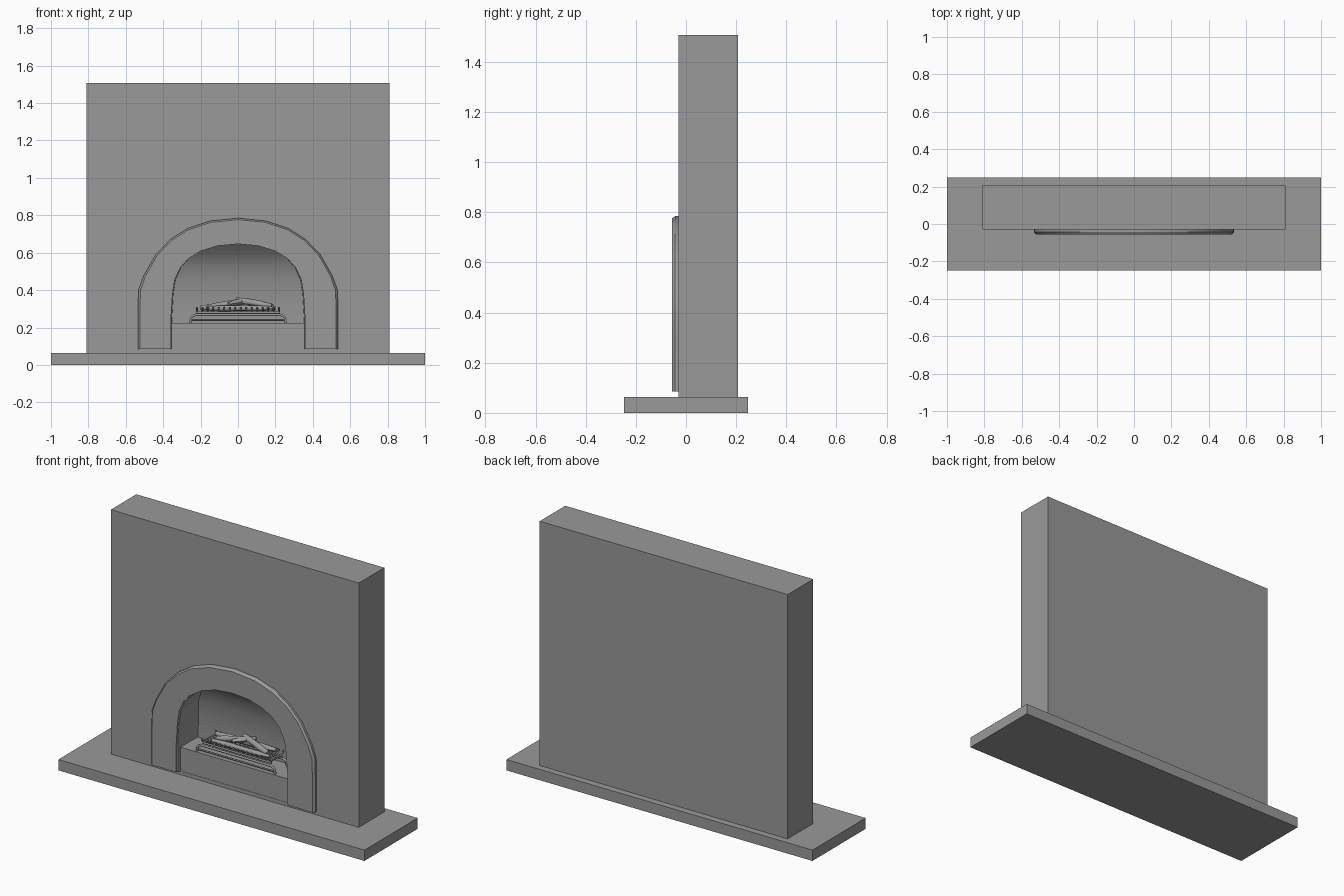
import bpy, bmesh, math, random
from mathutils import Vector

if "Cube" in bpy.data.objects:
    bpy.data.objects.remove(bpy.data.objects["Cube"])

random.seed(4)

# Half outlines (x, z) of the arch, from foot to crown
OUTER = [(.535, .085), (.535, .3), (.532, .4), (.505, .475), (.44, .59),
         (.36, .672), (.27, .73), (.15, .77), (0, .785)]
INNER = [(.36, .085), (.36, .25), (.352, .38), (.34, .455), (.31, .52),
         (.265, .57), (.2, .61), (.11, .638), (0, .648)]

# One dark grey finish for the whole piece
GREY = bpy.data.materials.new("dark_grey")
GREY.diffuse_color = (.32, .32, .32, 1)
GREY.use_nodes = True
GREY.node_tree.nodes["Principled BSDF"].inputs["Base Color"].default_value = GREY.diffuse_color


def make_object(name, bm, smooth=None):
    bmesh.ops.recalc_face_normals(bm, faces=bm.faces)
    mesh = bpy.data.meshes.new(name)
    bm.to_mesh(mesh)
    bm.free()
    mesh.materials.append(GREY)
    ob = bpy.data.objects.new(name, mesh)
    bpy.context.collection.objects.link(ob)
    if smooth:
        bpy.ops.object.select_all(action='DESELECT')
        ob.select_set(True)
        bpy.context.view_layer.objects.active = ob
        bpy.ops.object.shade_smooth_by_angle(angle=math.radians(smooth))
    return ob


def box(name, lo, hi):
    bm = bmesh.new()
    bmesh.ops.create_cube(bm, size=1)
    for v in bm.verts:
        v.co = [a + (b - a) * (c + .5) for a, b, c in zip(lo, hi, v.co)]
    return make_object(name, bm)


def rail(t, y, sx=1):
    """Full arch line: t = 0 is the outer outline, t = 1 the inner one."""
    half = [Vector((ox + (ix - ox) * t, oz + (iz - oz) * t))
            for (ox, oz), (ix, iz) in zip(OUTER, INNER)]
    pts = [(-p.x, p.y) for p in half] + [(p.x, p.y) for p in half[-2::-1]]
    return [(x * sx, y, z) for x, z in pts]


def loft(name, rails, closed=True, smooth=None):
    """Skin rails side by side; closed joins last to first and caps the ends."""
    bm = bmesh.new()
    rows = [[bm.verts.new(p) for p in r] for r in rails]
    pairs = list(zip(rows, rows[1:])) + ([(rows[-1], rows[0])] if closed else [])
    for a, b in pairs:
        for i in range(len(a) - 1):
            bm.faces.new((a[i], a[i + 1], b[i + 1], b[i]))
    if closed:
        for end in (0, -1):
            bm.faces.new([r[end] for r in rows])
    return make_object(name, bm, smooth)


def solid(name, rings, smooth=None):
    """Skin closed rings one after another and cap both ends."""
    bm = bmesh.new()
    rings = [[bm.verts.new(p) for p in r] for r in rings]
    n = len(rings[0])
    for a, b in zip(rings, rings[1:]):
        for i in range(n):
            j = (i + 1) % n
            bm.faces.new((a[i], a[j], b[j], b[i]))
    bm.faces.new(rings[0])
    bm.faces.new(rings[-1])
    return make_object(name, bm, smooth)


def tubes(name, paths, radius):
    """Round bars along polylines, joined into one object."""
    cu = bpy.data.curves.new(name, 'CURVE')
    cu.dimensions = '3D'
    cu.bevel_depth = radius
    cu.bevel_resolution = 1
    cu.use_fill_caps = True
    cu.materials.append(GREY)
    for path in paths:
        sp = cu.splines.new('POLY')
        sp.points.add(len(path) - 1)
        for p, co in zip(sp.points, path):
            p.co = (*co, 1)
    ob = bpy.data.objects.new(name, cu)
    bpy.context.collection.objects.link(ob)
    return ob


def log(name, start, end, radius):
    """Uneven eight-sided log between two points."""
    start, end = Vector(start), Vector(end)
    rot = (end - start).to_track_quat('Z', 'Y')
    angles = [math.tau * j / 8 for j in range(8)]
    rings = [[start.lerp(end, k / 4) + rot @ (Vector((math.cos(a), math.sin(a), 0))
              * radius * size * random.uniform(.85, 1.12)) for a in angles]
             for k, size in enumerate((.7, 1, .9, 1.05, .65))]
    return solid(name, rings, 50)


# Hearth slab and chimney breast
box("hearth", (-1, -.248, 0), (1, .248, .064))
breast = box("chimney_breast", (-.81, -.03, .064), (.81, .208, 1.507))

# Arched recess cut into the breast
cutter = solid("recess_cutter", [rail(1, y, s) for y, s in
                                 ((-.1, 1), (-.03, 1), (.14, .98))])
cutter.hide_render = True
mod = breast.modifiers.new("recess", 'BOOLEAN')
mod.operation = 'DIFFERENCE'
mod.object = cutter
bpy.context.view_layer.objects.active = breast
bpy.ops.object.modifier_apply(modifier=mod.name)
bpy.data.objects.remove(cutter)

# Arched surround with chamfered outer edge, and the thin inner trim
loft("arch_surround", [rail(0, -.03), rail(0, -.043), rail(.06, -.055),
                       rail(.97, -.055), rail(.97, -.03)], smooth=30)
loft("inner_trim", [rail(.97, -.05), rail(1.01, -.05),
                    rail(1.01, -.025), rail(.97, -.025)], smooth=30)

# Firebox back leaning forward toward the crown
PROFILE = [(.13, .22), (.13, .33), (.112, .45), (.09, .53), (.05, .595), (0, .645)]
loft("firebox_back", [[(x, y, z) for y, z in PROFILE] for x in (-.354, .354)],
     closed=False, smooth=30)

# Plinth under the fire
box("fire_plinth", (-.356, -.028, .085), (.356, .135, .225))

# Grate: front and back hoop legs, rails, and a row of upturned tines
hoop = [(-.255, .226), (-.252, .25), (-.242, .263), (-.225, .268)]
hoop += [(-x, z) for x, z in reversed(hoop)]
tubes("grate_legs", [[(x, y, z) for x, z in hoop] for y in (-.018, .095)], .007)
tubes("grate_low_rail", [[(-.25, -.018, .24), (.25, -.018, .24)]], .005)
tubes("grate_cross_bars", [[(-.225, y, .28), (.225, y, .28)] for y in (-.008, .09)], .006)
tubes("grate_tines", [[(-.22 + i * .44 / 15, y, z) for y, z in
                       ((-.022, .308), (-.018, .298), (-.006, .288), (.09, .288),
                        (.105, .298), (.11, .308))] for i in range(16)], .005)

# Stacked logs
log("back_log", (-.2, .08, .307), (.19, .085, .31), .019)
log("front_log", (-.17, .005, .303), (.2, .012, .303), .016)
log("left_log", (-.16, .03, .308), (.03, .06, .342), .017)
log("right_log", (-.01, .07, .35), (.18, .02, .315), .018)
log("top_log", (-.05, .02, .325), (.06, .085, .345), .015)
